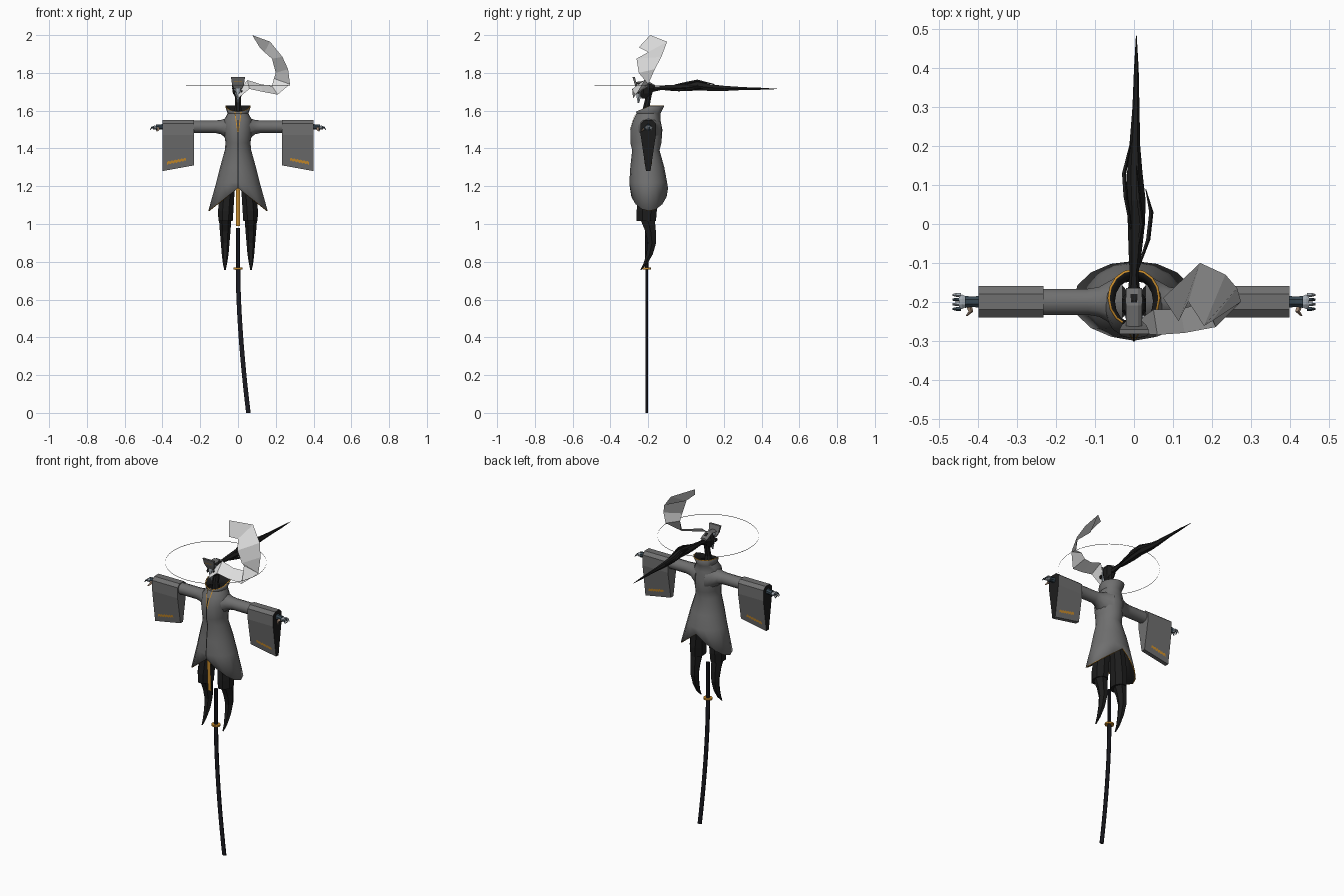
import bpy, bmesh, math
from math import sin, cos, pi

if "Cube" in bpy.data.objects:
    bpy.data.objects.remove(bpy.data.objects["Cube"])

YC = -0.2  # depth of the figure's axis


def mat(name, r, g, b):
    m = bpy.data.materials.new(name)
    m.diffuse_color = (r, g, b, 1)
    m.use_nodes = True
    m.node_tree.nodes["Principled BSDF"].inputs["Base Color"].default_value = m.diffuse_color
    return m


GREY = mat("coat grey", .16, .16, .16)
BLACK = mat("black cloth", .012, .012, .012)
ORANGE = mat("orange trim", .6, .27, .025)
WHITE = mat("scarf white", .72, .72, .72)
NAVY = mat("scabbard dark", .010, .010, .014)
STEEL = mat("gauntlet blue", .04, .065, .085)
PALE = mat("pale metal", .36, .40, .44)
SKIN = mat("skin beige", .55, .38, .27)


def build(name, verts, faces, mats, smooth=None, fix=False):
    me = bpy.data.meshes.new(name)
    me.from_pydata(verts, [], faces)
    for m in mats:
        me.materials.append(m)
    if fix:
        bm = bmesh.new()
        bm.from_mesh(me)
        bmesh.ops.recalc_face_normals(bm, faces=bm.faces)
        bm.to_mesh(me)
        bm.free()
    ob = bpy.data.objects.new(name, me)
    bpy.context.collection.objects.link(ob)
    if smooth:
        bpy.ops.object.select_all(action='DESELECT')
        ob.select_set(True)
        bpy.context.view_layer.objects.active = ob
        bpy.ops.object.shade_smooth_by_angle(angle=math.radians(smooth))
    return ob


def loft(name, rings, mats, caps=True, smooth=None):
    n = len(rings[0])
    verts = [p for r in rings for p in r]
    faces = [(i * n + j, (i + 1) * n + j, (i + 1) * n + (j + 1) % n, i * n + (j + 1) % n)
             for i in range(len(rings) - 1) for j in range(n)]
    if caps:
        faces += [tuple(range(n)), tuple(range(len(verts) - n, len(verts)))]
    return build(name, verts, faces, mats, smooth, fix=caps)


def ribbon(name, pairs, m):
    faces = [(2 * i, 2 * i + 1, 2 * i + 3, 2 * i + 2) for i in range(len(pairs) - 1)]
    return build(name, [p for pr in pairs for p in pr], faces, [m])


def ring_z(x, y, z, rx, ry, n=8):
    a0 = pi / n
    return [(x + rx * sin(a0 + 2 * pi * j / n), y - ry * cos(a0 + 2 * pi * j / n), z) for j in range(n)]


def ring_x(x, y, z, ry, rz, n=8):
    a0 = pi / n
    return [(x, y + ry * cos(a0 + 2 * pi * j / n), z + rz * sin(a0 + 2 * pi * j / n)) for j in range(n)]


def ring_y(x, y, z, rx, rz, n=6):
    return [(x + rx * cos(2 * pi * j / n), y, z + rz * sin(2 * pi * j / n)) for j in range(n)]


# Coat: height, half width, front y, back y
coat = [(1.625, .068, -.265, -.115), (1.585, .055, -.262, -.135), (1.55, .075, -.28, -.135),
        (1.50, .078, -.295, -.125), (1.43, .066, -.295, -.13), (1.39, .07, -.285, -.14),
        (1.30, .095, -.295, -.115), (1.22, .115, -.30, -.10), (1.19, .157, -.297, -.095)]
N = 16
rings = []
for k, (z, hw, yf, yb) in enumerate(coat):
    r = []
    for j in range(N):
        a = 2 * pi * j / N
        x, c = hw * sin(a), cos(a)
        zz = z
        if k == 0:
            zz -= .03 * max(c, 0)            # collar dips at the front
        if k == len(coat) - 1:
            zz -= .12 * abs(x) / hw          # hem points at the sides
        r.append((x, (yf + yb) / 2 + (yf - yb) / 2 * c, zz))
    rings.append(r)
body = loft("coat", rings, [GREY, BLACK, ORANGE], caps=False, smooth=40)
s = body.modifiers.new("lining", 'SOLIDIFY')
s.thickness = .006
s.material_offset = 1
s.material_offset_rim = 2

# Coat closure, neckline trim and hanging sash
ribbon("coat_closure", [((-.003, yf - .002, z), (.003, yf - .002, z)) for z, _, yf, _ in coat[2:]], BLACK)
for sx in (1, -1):
    ribbon("neck_trim", [((sx * .014, -.264, 1.593), (sx * .019, -.263, 1.593)),
                         ((sx * .009, -.284, 1.55), (sx * .013, -.283, 1.55)),
                         ((0, -.2975, 1.49), (sx * .004, -.297, 1.49))], ORANGE)
ribbon("front_sash", [((-.011, -.28, 1.21), (.011, -.28, 1.21)),
                      ((-.011, -.268, .99), (.011, -.268, .99))], ORANGE)


def sleeve_bottom(x):
    return 1.31 - .03 * (x - .235) / .165


def sleeve_half(x, z):
    return .04 - .028 * (1.47 - z) / (1.47 - sleeve_bottom(x))


for sx in (1, -1):
    side = "right" if sx > 0 else "left"
    # Arm with shoulder flare
    loft(side + "_arm", [ring_x(sx * x, YC, z, ry, rz, 10) for x, z, ry, rz in
         [(.03, 1.50, .075, .075), (.065, 1.507, .055, .052), (.09, 1.513, .04, .038),
          (.12, 1.515, .035, .033), (.24, 1.515, .035, .033)]], [GREY], smooth=40)
    # Hanging sleeve, its outer end is the dark opening
    rs = []
    for x in (.232, .40):
        b = sleeve_bottom(x)
        half = [(.02, 1.55), (.04, 1.533), (.04, 1.47), (.012, b)]
        rs.append([(sx * x, YC + y, z) for y, z in half] +
                  [(sx * x, YC - y, z) for y, z in reversed(half)])
    sl = loft(side + "_sleeve", rs, [GREY, BLACK])
    for p in sl.data.polygons:
        if p.normal.x * sx > .9:
            p.material_index = 1
    # Zigzag stripe on both faces of the sleeve
    for sy in (1, -1):
        pairs = []
        for i in range(13):
            x = .275 + i * .1 / 12
            z = 1.343 - .02 * i / 12 + (.003 if i % 2 else -.003)
            pairs.append([(sx * x, YC + sy * (sleeve_half(x, q) + .0015), q) for q in (z - .007, z + .007)])
        ribbon(side + "_sleeve_stripe", pairs, ORANGE)
    # Gauntlet, palm, fingers and thumb
    loft(side + "_gauntlet", [ring_x(sx * x, YC, z, r, r) for x, z, r in
         [(.39, 1.515, .018), (.415, 1.513, .014), (.435, 1.51, .017)]], [STEEL])
    loft(side + "_palm", [ring_x(sx * x, YC, 1.51, ry, rz) for x, ry, rz in
         [(.43, .014, .01), (.442, .02, .012), (.45, .018, .009)]], [PALE])
    for f in range(4):
        y = YC - .018 + f * .012
        loft(side + "_finger", [ring_x(sx * x, y, z, r, r, 5) for x, z, r in
             [(.445, 1.512, .005), (.458, 1.51, .005), (.466, 1.498, .003)]], [PALE if f % 2 else STEEL])
    loft(side + "_thumb", [ring_y(sx * x, y, z, r, r, 5) for x, y, z, r in
         [(.425, -.21, 1.508, .008), (.42, -.225, 1.502, .007), (.43, -.236, 1.492, .003)]], [SKIN])
    # Baggy trouser leg and pointed lower leg
    loft(side + "_trouser", [ring_z(sx * x, y, z, rx, ry) for x, y, z, rx, ry in
         [(.045, -.2, 1.25, .04, .045), (.057, -.203, 1.17, .042, .05),
          (.065, -.208, 1.07, .044, .058), (.066, -.21, 1.015, .041, .055)]], [BLACK])
    loft(side + "_lower_leg", [ring_z(sx * x, y, z, rx, ry, 6) for x, y, z, rx, ry in
         [(.068, -.205, 1.03, .033, .045), (.068, -.187, .96, .028, .032), (.068, -.18, .90, .023, .025),
          (.068, -.193, .84, .018, .02), (.069, -.215, .79, .011, .012), (.069, -.24, .757, .004, .003)]], [BLACK])

# Sword: grip, guard and curved scabbard
Y = -.208
loft("sword_grip", [ring_z(0, Y, z, .011, .009) for z in (.765, .98)], [NAVY])
loft("sword_guard", [ring_z(0, Y, z, .026, .024, 12) for z in (.760, .769)], [ORANGE])
loft("scabbard", [ring_z(.055 * (i / 10) ** 1.7, Y, .762 * (1 - i / 10), .013, .008) for i in range(11)],
     [NAVY], smooth=40)

# Neck and head
loft("neck", [ring_z(0, y, z, r, r) for y, z, r in
     [(-.205, 1.55, .03), (-.21, 1.62, .018), (-.195, 1.69, .016)]], [BLACK])
loft("head", [ring_z(0, y, z, rx, ry) for y, z, rx, ry in
     [(-.215, 1.665, .012, .022), (-.212, 1.69, .028, .036), (-.208, 1.72, .034, .042),
      (-.208, 1.742, .026, .034), (-.21, 1.755, .01, .015)]], [BLACK])
loft("face_mask", [ring_z(0, y, z, rx, ry, 6) for y, z, rx, ry in
     [(-.238, 1.735, .024, .026), (-.243, 1.705, .021, .024), (-.25, 1.675, .011, .014),
      (-.252, 1.64, .003, .004)]], [PALE])
for sx in (1, -1):
    loft("eye", [ring_z(sx * .021, -.254, z, r, .008, 6) for z, r in
         [(1.708, .004), (1.699, .009), (1.69, .003)]], [BLACK])
# Raised brow plate with a fine trim line
loft("brow_plate", [[(-w, y, z), (w, y, z), (w, y + .012, z), (-w, y + .012, z)] for w, y, z in
     [(.02, -.262, 1.715), (.032, -.272, 1.74), (.037, -.283, 1.778)]], [GREY])
ribbon("brow_trim", [((-.020, -.277, 1.751), (.020, -.277, 1.751)),
                     ((-.020, -.2785, 1.755), (.020, -.2785, 1.755))], ORANGE)
loft("crown_strip", [ring_y(0, y, z, .02, .008) for y, z in
     [(-.265, 1.745), (-.21, 1.752), (-.165, 1.73)]], [GREY])

# Long ponytail blown straight back, with loose strands
tail = [(0, -.19, 1.71, .018, .016), (0, -.13, 1.72, .011, .012), (.003, -.07, 1.72, .017, .018),
        (.006, 0, 1.722, .022, .022), (.006, .06, 1.73, .024, .026), (.002, .13, 1.722, .02, .02),
        (.002, .2, 1.718, .014, .016), (.005, .3, 1.717, .009, .009), (.006, .4, 1.716, .006, .006),
        (.006, .485, 1.715, .001, .001)]
loft("ponytail", [ring_y(*t) for t in tail], [BLACK])
for st in ([(.012, -.11, 1.715), (.036, -.04, 1.71), (.044, .03, 1.712), (.03, .09, 1.72)],
           [(-.006, -.02, 1.73), (-.022, .07, 1.745), (-.026, .13, 1.73), (-.004, .23, 1.72)],
           [(.01, -.06, 1.735), (.02, .0, 1.745), (.012, .06, 1.757), (.006, .15, 1.74)]):
    loft("hair_strand", [ring_y(*p, r, r * 1.3, 5) for p, r in zip(st, (.003, .006, .006, .001))], [BLACK])

# Scarf ribbon streaming up from the face: pairs of edge points
scarf = [((.0, -.28, 1.665), (.0, -.255, 1.70)), ((.06, -.285, 1.715), (.05, -.22, 1.762)),
         ((.13, -.28, 1.70), (.12, -.22, 1.74)), ((.21, -.265, 1.685), (.18, -.20, 1.73)),
         ((.275, -.20, 1.74), (.19, -.215, 1.77)), ((.265, -.165, 1.82), (.20, -.25, 1.80)),
         ((.235, -.13, 1.885), (.18, -.262, 1.875)), ((.17, -.10, 1.965), (.14, -.20, 1.91)),
         ((.075, -.19, 2.0), (.115, -.25, 1.935))]
ribbon("scarf", scarf, WHITE)

# Hair-thin halo ring around the head
C = 64
loft("halo_ring", [[(.275 * sin(2 * pi * j / C), -.21 - .275 * cos(2 * pi * j / C), z) for j in range(C)]
     for z in (1.737, 1.734)], [GREY], caps=False)
